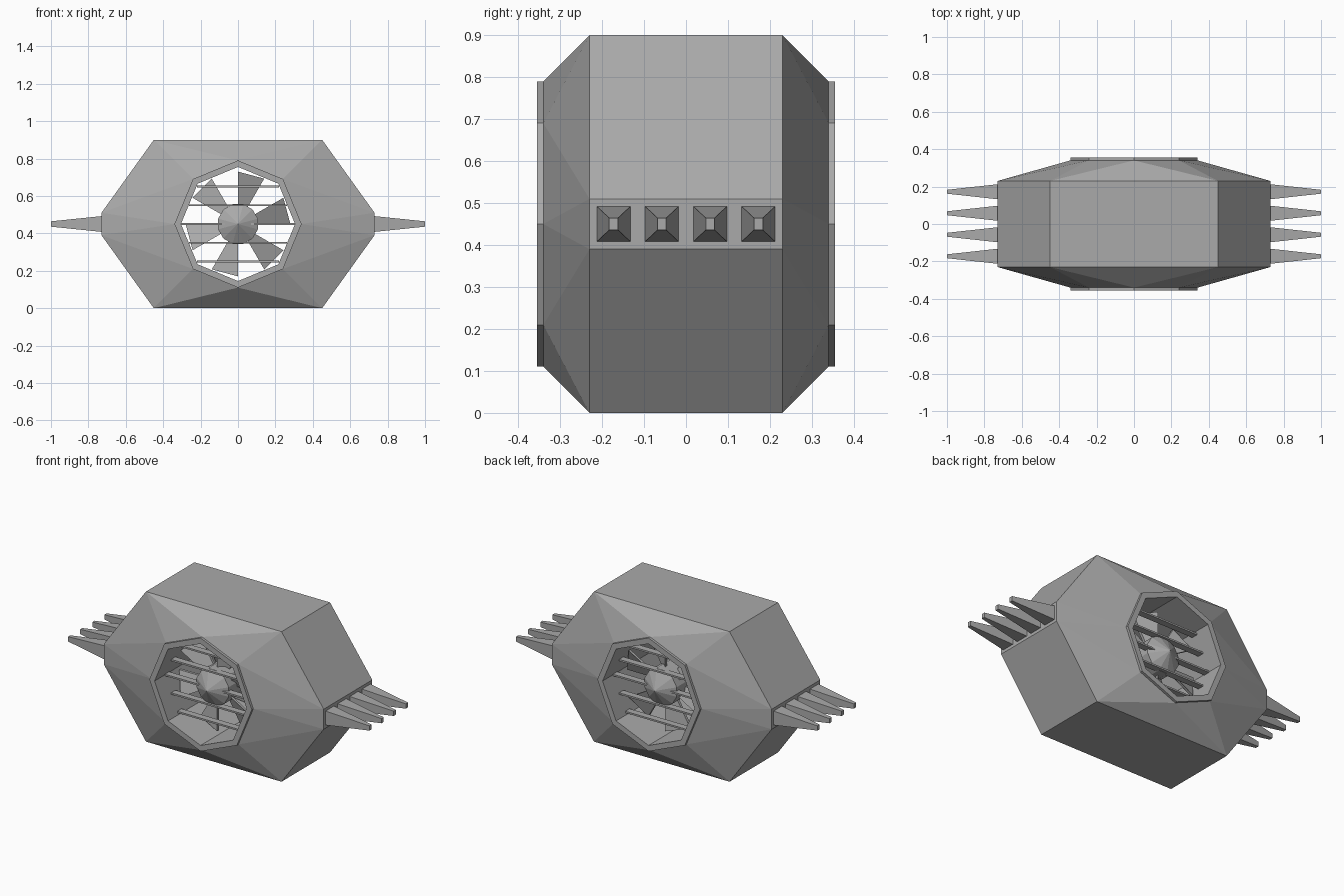
import bpy, bmesh, math
from mathutils import Vector

cube = bpy.data.objects.get("Cube")
if cube:
    bpy.data.objects.remove(cube, do_unlink=True)

MID = 0.45  # height of the fan axis

grey = bpy.data.materials.new("plain_grey")
grey.use_nodes = True
GREY = (0.4, 0.4, 0.4, 1)
grey.diffuse_color = GREY
grey.node_tree.nodes["Principled BSDF"].inputs["Base Color"].default_value = GREY


def finish(name, bm):
    bmesh.ops.recalc_face_normals(bm, faces=bm.faces)
    mesh = bpy.data.meshes.new(name)
    bm.to_mesh(mesh)
    bm.free()
    mesh.materials.append(grey)
    obj = bpy.data.objects.new(name, mesh)
    bpy.context.scene.collection.objects.link(obj)
    return obj


def ring(bm, radius, y, sides=8):
    """Clockwise loop around the fan axis, starting at the upper right."""
    verts = []
    for i in range(sides):
        a = math.pi / 4 - i * math.tau / sides
        verts.append(bm.verts.new((radius * math.cos(a), y, MID + radius * math.sin(a))))
    return verts


def bridge(bm, a, b):
    n = len(a)
    for i in range(n):
        j = (i + 1) % n
        bm.faces.new((a[i], a[j], b[j], b[i]))


def box(bm, low, high):
    res = bmesh.ops.create_cube(bm, size=1)
    low, high = Vector(low), Vector(high)
    for v in res["verts"]:
        v.co = (low + high) / 2 + v.co * (high - low)
    return res["verts"]


# Faceted housing with an open duct through it
half = [(0.45, 0.9), (0.73, 0.51), (0.73, 0.39), (0.45, 0)]
outline = half + [(-x, z) for x, z in reversed(half)]
bm = bmesh.new()
rims, ducts = [], []
for side in (-1, 1):
    rim = [bm.verts.new((x, side * 0.23, z)) for x, z in outline]
    mouth = ring(bm, 0.34, side * 0.34)
    duct = ring(bm, 0.305, side * 0.34)
    for i in range(8):
        j = (i + 1) % 8
        bm.faces.new((rim[i], rim[j], mouth[i]))
        bm.faces.new((rim[j], mouth[j], mouth[i]))
    bridge(bm, mouth, duct)
    rims.append(rim)
    ducts.append(duct)
bridge(bm, *rims)
bridge(bm, *ducts)
finish("housing", bm)

for side, label in ((-1, "front"), (1, "back")):
    # Raised collar around the duct mouth
    bm = bmesh.new()
    loops = [ring(bm, r, side * y) for r, y in
             ((0.34, 0.34), (0.34, 0.355), (0.305, 0.355), (0.305, 0.34))]
    for a, b in zip(loops, loops[1:] + loops[:1]):
        bridge(bm, a, b)
    finish(label + "_collar", bm)

    # Horizontal grille slats, fitted to the octagonal duct
    bm = bmesh.new()
    for k in range(-2, 3):
        dz = 0.1 * k
        w = 0.303 - abs(dz) * math.tan(math.pi / 8)
        z = MID + dz
        box(bm, (-w, side * 0.24 - 0.02, z - 0.005), (w, side * 0.24 + 0.02, z + 0.005))
    finish(label + "_slats", bm)

    # Six wedge blades, each a pitched twelfth of the circle
    bm = bmesh.new()
    for k in range(6):
        layers = []
        for dy in (-0.008, 0.008):
            layer = []
            for r, step, pitch in ((0.08, 0, -1), (0.28, 0, -1), (0.28, 1, 1), (0.08, 1, 1)):
                a = math.radians(60 * k + 30 * step)
                y = side * (0.17 + 0.02 * pitch) + dy
                layer.append(bm.verts.new((r * math.cos(a), y, MID + r * math.sin(a))))
            layers.append(layer)
        bridge(bm, *layers)
        for layer in layers:
            bm.faces.new(layer)
    finish(label + "_blades", bm)

# Hub with a pointed nose at both ends
bm = bmesh.new()
ends = [ring(bm, 0.11, s * 0.24, 12) for s in (-1, 1)]
bridge(bm, *ends)
for s, end in zip((-1, 1), ends):
    tip = bm.verts.new((0, s * 0.3, MID))
    for i in range(12):
        bm.faces.new((end[i], end[(i + 1) % 12], tip))
finish("hub", bm)

# Four tapered prongs on each side
for side, label in ((1, "left"), (-1, "right")):
    bm = bmesh.new()
    for k in range(4):
        y = (k - 1.5) * 0.115
        verts = box(bm, (0.73, y - 0.04, MID - 0.042), (1, y + 0.04, MID + 0.042))
        for v in verts:
            if v.co.x > 0.9:
                v.co.y = y + (v.co.y - y) * 0.26
                v.co.z = MID + (v.co.z - MID) * 0.34
            v.co.x *= side
    finish(label + "_prongs", bm)
